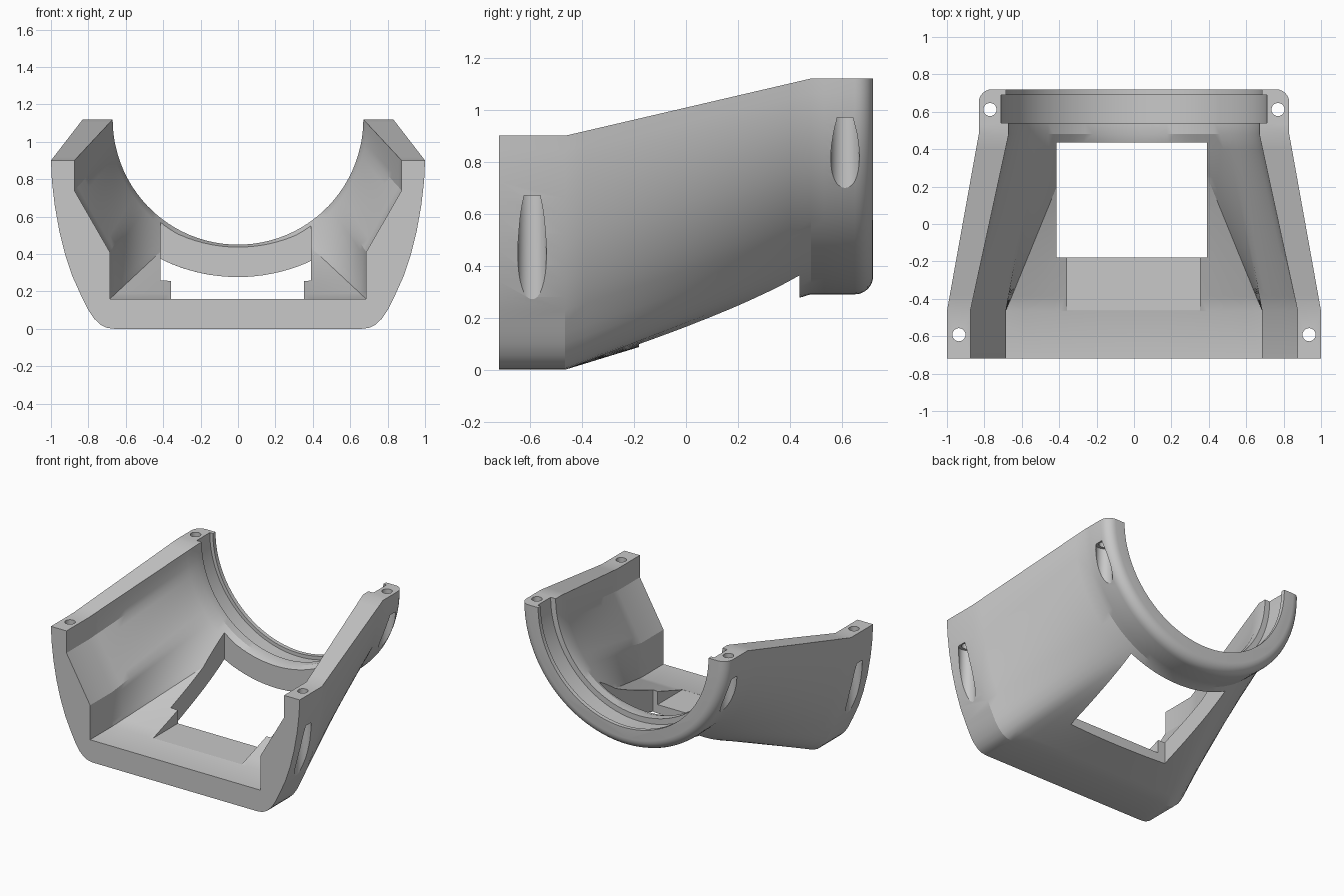
import bpy, bmesh, math
from mathutils import Vector

if "Cube" in bpy.data.objects:
    bpy.data.objects.remove(bpy.data.objects["Cube"], do_unlink=True)

grey = bpy.data.materials.new("light grey")
grey.use_nodes = True
grey.diffuse_color = (0.58, 0.58, 0.58, 1)
grey.node_tree.nodes["Principled BSDF"].inputs["Base Color"].default_value = (0.58, 0.58, 0.58, 1)

CENTRE_Z = 1.12                 # axis height of the rear collar


def make_object(name, bm):
    bmesh.ops.recalc_face_normals(bm, faces=bm.faces)
    mesh = bpy.data.meshes.new(name)
    bm.to_mesh(mesh)
    bm.free()
    mesh.materials.append(grey)
    ob = bpy.data.objects.new(name, mesh)
    bpy.context.collection.objects.link(ob)
    return ob


def skin(bm, rings):
    """Join closed rings of points into a capped solid."""
    loops = [[bm.verts.new(p) for p in ring] for ring in rings]
    n = len(loops[0])
    for a, b in zip(loops, loops[1:]):
        for i in range(n):
            bm.faces.new((a[i], a[(i + 1) % n], b[(i + 1) % n], b[i]))
    bm.faces.new(loops[0])
    bm.faces.new(loops[-1])


def profile(knots):
    """Knots (x, z, angle, steps) -> mirrored list of (x, z, collar angle)."""
    half = [knots[0][:3]]
    for a, b in zip(knots, knots[1:]):
        for i in range(1, b[3] + 1):
            half.append(tuple(a[k] + (b[k] - a[k]) * i / b[3] for k in range(3)))
    return [(-x, z, -a) for x, z, a in reversed(half[1:])] + half


def section(prof, y, t, r):
    """Blend the front profile (t=0) into a half circle of radius r (t=1)."""
    pts = []
    for x, z, ang in prof:
        a = math.radians(ang)
        pts.append(Vector((x + (r * math.sin(a) - x) * t, y,
                           z + (CENTRE_Z - r * math.cos(a) - z) * t)))
    return pts


# Front profiles, each knot paired with its angle on the rear collar
outer = profile([(0, 0, 0, 1), (0.66, 0, 25, 8), (0.70, 0.005, 27.5, 1), (0.735, 0.022, 30, 1),
                 (0.77, 0.055, 33, 1), (0.80, 0.10, 36.5, 1), (0.84, 0.18, 42, 2),
                 (0.885, 0.28, 49, 2), (0.925, 0.40, 57, 2), (0.955, 0.52, 65, 2),
                 (0.98, 0.66, 74, 2), (0.995, 0.79, 82, 2), (1, 0.90, 90, 2)])
inner = profile([(0, 0.16, 0, 1), (0.685, 0.16, 26.5, 7), (0.685, 0.41, 50, 7),
                 (0.875, 0.74, 78, 7), (0.875, 0.90, 90, 4)])

# Stations: (outer y, outer radius, inner y, inner radius, blend)
stations = [(-0.72, 0.83, -0.72, 0.67, 0)]
for i in range(13):
    y = -0.465 + 0.945 * i / 12
    stations.append((y, 0.83, y, 0.67, i / 12))
groove = [(0.54, 0.67), (0.54, 0.71), (0.60, 0.71), (0.69, 0.71),
          (0.69, 0.685), (0.70, 0.685), (0.71, 0.685), (0.72, 0.685)]
fillet = [(0.53, 0.83)] + [(0.65 + 0.07 * math.sin(a), 0.76 + 0.07 * math.cos(a))
                           for a in (math.radians(15 * i) for i in range(7))]
stations += [(*f, *g, 1) for f, g in zip(fillet, groove)]

# Cradle shell
bm = bmesh.new()
skin(bm, [section(outer, oy, t, orad) + section(inner, iy, t, irad)[::-1]
          for oy, orad, iy, irad, t in stations])
shell = make_object("cradle_shell", bm)


def cut(bm):
    """Subtract a closed solid from the shell."""
    cutter = make_object("cutter", bm)
    cutter.hide_render = True
    mod = shell.modifiers.new("cut", "BOOLEAN")
    mod.operation, mod.solver, mod.object = "DIFFERENCE", "EXACT", cutter
    bpy.context.view_layer.objects.active = shell
    bpy.ops.object.modifier_apply(modifier=mod.name)
    bpy.data.objects.remove(cutter, do_unlink=True)


def cut_box(lo, hi):
    bm = bmesh.new()
    bmesh.ops.create_cube(bm, size=1)
    for v in bm.verts:
        v.co = [(lo[k] + hi[k]) / 2 + v.co[k] * (hi[k] - lo[k]) for k in range(3)]
    cut(bm)


def circle(x, y, z, r, n=32):
    return [(x + r * math.cos(2 * math.pi * i / n), y + r * math.sin(2 * math.pi * i / n), z)
            for i in range(n)]


# Stepped screw holes: counterbores open on the flanks
bm = bmesh.new()
for s in (-1, 1):
    for x, y, seat in ((0.936, -0.592, 0.67), (0.77, 0.612, 0.97)):
        skin(bm, [circle(s * x, y, z, r) for z, r in
                  ((-0.2, 0.055), (seat, 0.055), (seat, 0.035), (1.4, 0.035))])
cut(bm)

# Level floor recess and bottom window
cut_box((-0.358, -0.463, 0.16), (0.354, -0.1, 0.7))
cut_box((-0.415, -0.18, -0.3), (0.39, 0.437, 0.9))

# Smooth shading with crisp edges
bpy.ops.object.select_all(action="DESELECT")
shell.select_set(True)
bpy.context.view_layer.objects.active = shell
bpy.ops.object.shade_smooth_by_angle(angle=math.radians(22))
